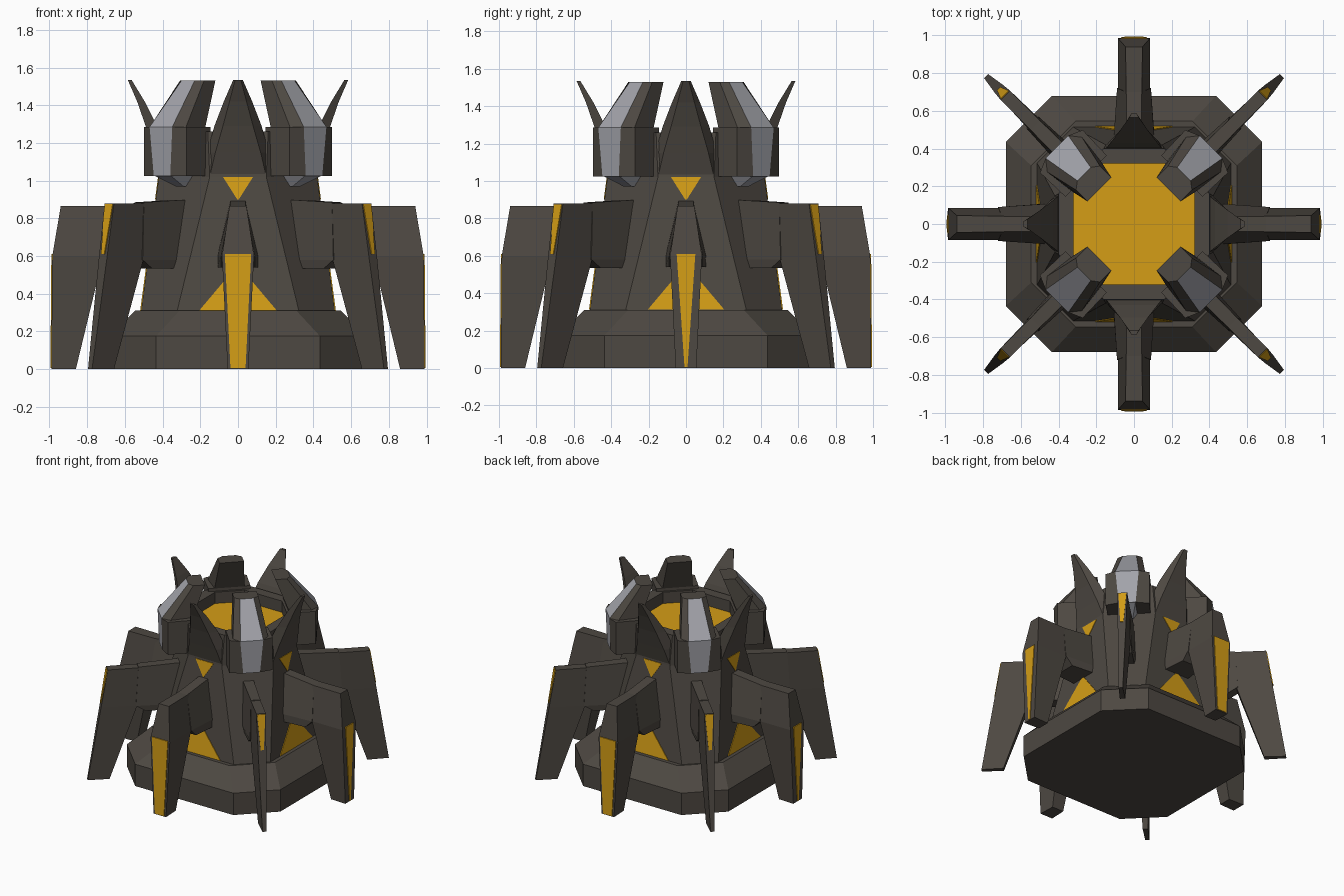
import bpy, bmesh, math
from mathutils import Matrix

if "Cube" in bpy.data.objects:
    bpy.data.objects.remove(bpy.data.objects["Cube"])


def material(name, rgb):
    m = bpy.data.materials.new(name)
    m.diffuse_color = (*rgb, 1)
    m.use_nodes = True
    m.node_tree.nodes["Principled BSDF"].inputs["Base Color"].default_value = m.diffuse_color
    return m


DARK = material("dark bronze", (0.075, 0.065, 0.054))
GOLD = material("amber gold", (0.66, 0.34, 0.008))
STEEL = material("steel grey", (0.36, 0.365, 0.40))


def loft(name, rings, angle=0, mat=DARK, accent=None, side=None, cap=False):
    """Skin matching rings of points; optionally accent one side column or the end cap."""
    bm = bmesh.new()
    vs = [[bm.verts.new(p) for p in ring] for ring in rings]
    n = len(vs[0])
    for a, b in zip(vs, vs[1:]):
        for i in range(n):
            f = bm.faces.new((a[i], a[(i + 1) % n], b[(i + 1) % n], b[i]))
            f.material_index = int(i == side)
    bm.faces.new(vs[0])
    bm.faces.new(vs[-1]).material_index = int(cap)
    bmesh.ops.recalc_face_normals(bm, faces=bm.faces)
    bm.transform(Matrix.Rotation(math.radians(angle), 4, 'Z'))
    me = bpy.data.meshes.new(name)
    bm.to_mesh(me)
    bm.free()
    me.materials.append(mat)
    if accent:
        me.materials.append(accent)
    ob = bpy.data.objects.new(name, me)
    bpy.context.collection.objects.link(ob)
    return ob


def octagon(h, c, z):
    return [(h, -c, z), (h, c, z), (c, h, z), (-c, h, z),
            (-h, c, z), (-h, -c, z), (-c, -h, z), (c, -h, z)]


def box_ring(r0, r1, w0, w1, z0, z1=None):
    """Quad from inner radius r0 to outer radius r1 with half widths w0, w1."""
    z1 = z0 if z1 is None else z1
    return [(r0, -w0, z0), (r1, -w1, z1), (r1, w1, z1), (r0, w0, z0)]


def pod_ring(z, inner, side, facet):
    pts = [inner, side, facet]
    return [(r, -t, z) for r, t in pts] + [(r, t, z) for r, t in reversed(pts)]


def plate(name, pts, angle):
    """Thin gold panel facing outward, pts are (r, half width, z) pairs from top to bottom."""
    loft(name, [[(r - 0.004, -w, z), (r + 0.004, -w, z), (r + 0.004, w, z), (r - 0.004, w, z)]
                for r, w, z in pts], angle, GOLD)


def wall(z):
    return 0.515 - (z - 0.31) * 0.095 / 0.71


# Chamfered base and tapering tower with a recessed gold core
loft("base", [octagon(0.68, 0.435, 0), octagon(0.68, 0.435, 0.175), octagon(0.545, 0.31, 0.31)])
loft("tower", [octagon(0.515, 0.325, 0.30), octagon(0.42, 0.15, 1.02), octagon(0.40, 0.16, 1.26),
               octagon(0.32, 0.165, 1.26), octagon(0.32, 0.165, 1.17)], accent=GOLD, cap=True)

for k in range(4):
    a = 90 * k
    # Gold panels on the tower walls
    plate("lower_wall_panel", [(wall(0.55), 0.004, 0.55), (wall(0.312), 0.205, 0.312)], a)
    plate("upper_wall_panel", [(wall(1.02), 0.08, 1.02), (wall(0.90), 0.004, 0.90)], a)

    # Outward-leaning horns over the walls
    loft("horn", [box_ring(0.34, 0.415, 0.18, 0.15, 1.02),
                  box_ring(0.38, 0.45, 0.165, 0.12, 1.15),
                  box_ring(0.43, 0.49, 0.125, 0.08, 1.29),
                  box_ring(0.495, 0.535, 0.075, 0.045, 1.42),
                  box_ring(0.565, 0.585, 0.025, 0.015, 1.535)], a)

    # Straight legs with hips
    loft("leg_hip", [box_ring(0.44, 0.66, 0.11, 0.09, 0.54),
                     box_ring(0.42, 0.72, 0.11, 0.09, 0.60),
                     box_ring(0.36, 0.70, 0.04, 0.04, 0.90, 0.865)], a)
    loft("leg", [box_ring(0.86, 0.99, 0.05, 0.055, 0),
                 box_ring(0.715, 0.985, 0.085, 0.085, 0.60),
                 box_ring(0.62, 0.94, 0.04, 0.045, 0.865)], a)
    top, low = (0.05, 0.008) if k % 2 == 0 else (0.07, 0.04)
    plate("leg_panel", [(0.986, top, 0.61), (0.991, low, 0.005)], a)

    # Thin corner fins with hips
    d = a + 45
    loft("fin_hip", [box_ring(0.48, 0.69, 0.05, 0.045, 0.535),
                     box_ring(0.46, 0.76, 0.06, 0.045, 0.58),
                     box_ring(0.40, 0.74, 0.04, 0.035, 0.90, 0.885)], d)
    loft("fin", [box_ring(0.95, 1.11, 0.02, 0.015, 0),
                 box_ring(0.75, 1.015, 0.04, 0.03, 0.58),
                 box_ring(0.66, 0.965, 0.035, 0.035, 0.88)], d)
    plate("fin_panel", [(0.967, 0.03, 0.875), (1.012, 0.012, 0.61)], d)

    # Corner pods: upright block, inward-leaning hood, steel outer facet
    loft("pod_block", [pod_ring(1.025, (0.36, 0.155), (0.545, 0.16), (0.57, 0.062)),
                       pod_ring(1.285, (0.36, 0.155), (0.545, 0.16), (0.578, 0.085))],
         d, accent=STEEL, side=2)
    loft("pod_hood", [pod_ring(1.285, (0.355, 0.11), (0.52, 0.13), (0.578, 0.085)),
                      pod_ring(1.53, (0.26, 0.09), (0.345, 0.09), (0.375, 0.05))],
         d, accent=STEEL, side=2)
    # Small steel lip under each pod
    loft("pod_lip", [box_ring(0.42, 0.44, 0.03, 0.03, 0.97),
                     box_ring(0.40, 0.565, 0.06, 0.06, 1.026)], d, STEEL)
